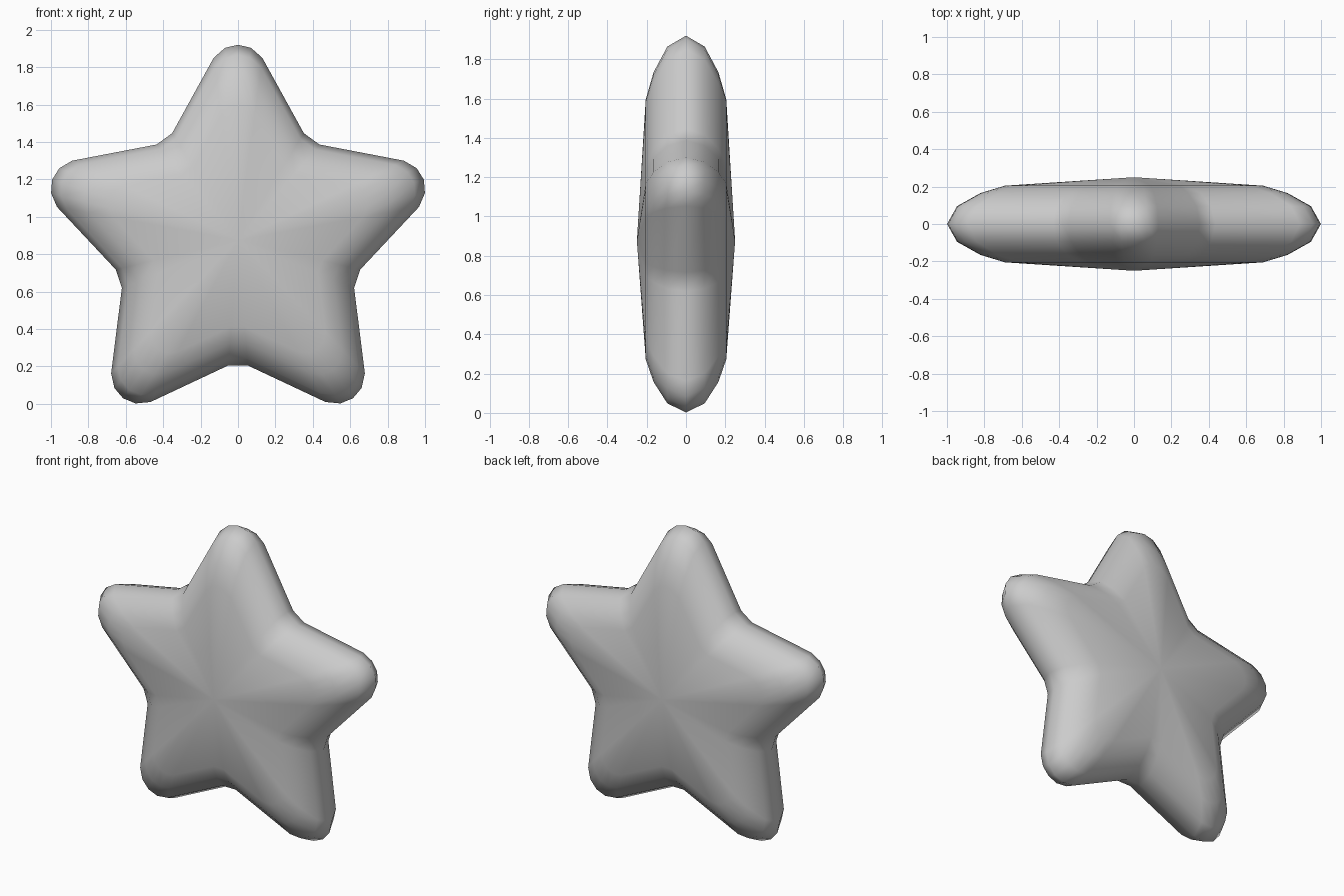
import bpy, bmesh, math

if "Cube" in bpy.data.objects:
    bpy.data.objects.remove(bpy.data.objects["Cube"])

CENTRE_Z = 0.875
# one arm's outline: (distance along arm, sideways)
ARM = [(0.572, -0.352), (0.975, -0.13), (1.028, -0.07), (1.045, 0),
       (1.028, 0.07), (0.975, 0.13), (0.572, 0.352)]
# rounded edge: (outline scale, depth y)
HALF = [(0.69, 0.205), (0.822, 0.165), (0.947, 0.095)]
LAYERS = [(s, -y) for s, y in HALF] + [(1.0, 0.0)] + HALF[::-1]
APEX_Y = 0.25


def star_outline():
    pts = []
    for k in range(5):
        a = math.radians(90 + 72 * k)
        for u, v in ARM:
            pts.append((u * math.cos(a) - v * math.sin(a),
                        u * math.sin(a) + v * math.cos(a)))
    return pts


# star body: stacked scaled outlines, closed by a shallow peak on each side
bm = bmesh.new()
outline = star_outline()
n = len(outline)
rings = [[bm.verts.new((x * s, y, CENTRE_Z + z * s)) for x, z in outline]
         for s, y in LAYERS]
for a, b in zip(rings, rings[1:]):
    for i in range(n):
        j = (i + 1) % n
        bm.faces.new((a[i], a[j], b[j], b[i]))
for ring, y in ((rings[0], -APEX_Y), (rings[-1], APEX_Y)):
    peak = bm.verts.new((0, y, CENTRE_Z))
    for i in range(n):
        bm.faces.new((ring[i], ring[(i + 1) % n], peak))
bmesh.ops.recalc_face_normals(bm, faces=bm.faces)
for f in bm.faces:
    f.smooth = True

mesh = bpy.data.meshes.new("star")
bm.to_mesh(mesh)
bm.free()
bpy.context.collection.objects.link(bpy.data.objects.new("star", mesh))
